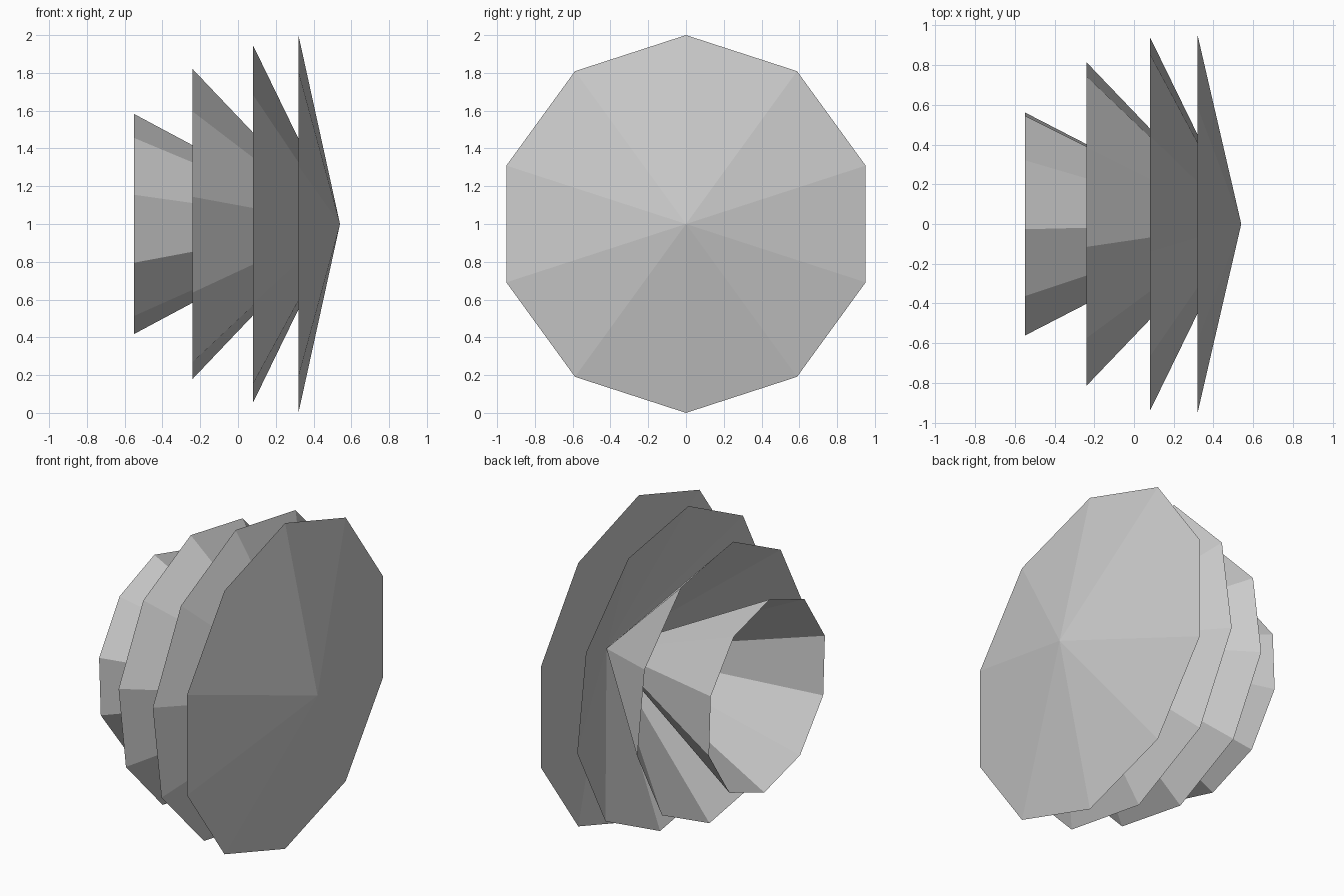
import bpy
import bmesh
from math import sin, cos, radians
from mathutils import Vector

cube = bpy.data.objects.get("Cube")
if cube:
    bpy.data.objects.remove(cube, do_unlink=True)

# One plain grey for the whole model
grey = bpy.data.materials.new("light_grey")
grey.use_nodes = True
grey.diffuse_color = (0.6, 0.6, 0.6, 1)
grey.node_tree.nodes["Principled BSDF"].inputs["Base Color"].default_value = grey.diffuse_color

TIP = Vector((0.54, 0, 1))
SIDES = 10


def open_cone(name, rim_x, radius, twist):
    """Hollow ten-sided cone with its rim at rim_x and its point at the shared tip."""
    bm = bmesh.new()
    tip = bm.verts.new(TIP)
    rim = []
    for i in range(SIDES):
        a = radians(twist) + radians(360) * i / SIDES
        rim.append(bm.verts.new((rim_x, -radius * sin(a), 1 + radius * cos(a))))
    for i in range(SIDES):
        bm.faces.new((tip, rim[i], rim[(i + 1) % SIDES]))
    # Outward normals point away from the axis
    bm.normal_update()
    for f in bm.faces:
        c = f.calc_center_median() - Vector((rim_x, 0, 1))
        if f.normal.dot(c) < 0:
            f.normal_flip()
    mesh = bpy.data.meshes.new(name)
    bm.to_mesh(mesh)
    bm.free()
    mesh.materials.append(grey)
    obj = bpy.data.objects.new(name, mesh)
    bpy.context.collection.objects.link(obj)
    return obj


# Nested petal cups, from the narrow inner one to the wide outer one
open_cone("inner_cup", -0.55, 0.583, 2.6)
open_cone("second_cup", -0.24, 0.828, 8)
open_cone("third_cup", 0.08, 0.955, 8.3)
open_cone("outer_cup", 0.32, 1.0, 0)
